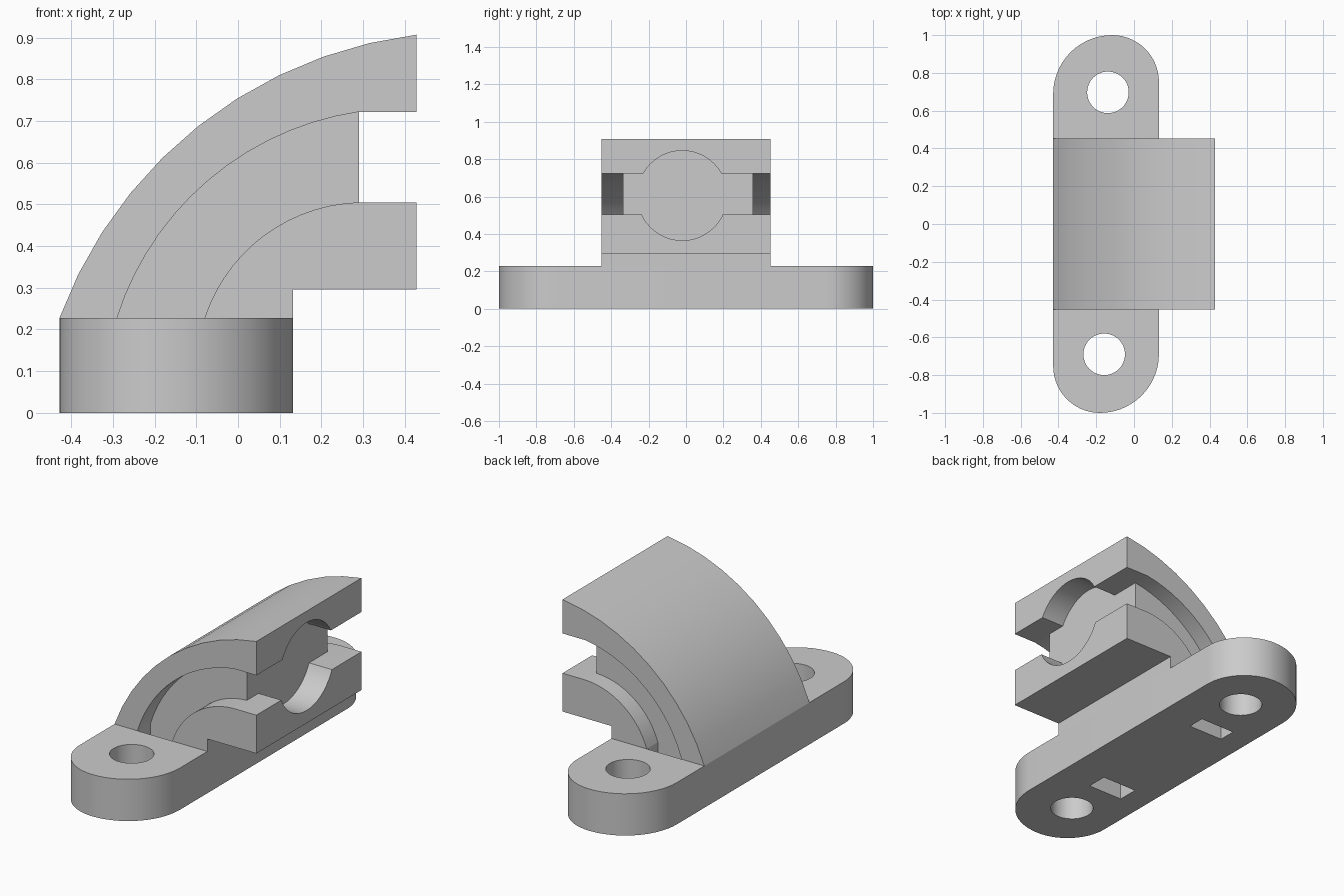
import bpy
import bmesh
from math import sin, cos, tan, pi, radians
from mathutils import Vector, Matrix

cube = bpy.data.objects.get("Cube")
if cube:
    bpy.data.objects.remove(cube, do_unlink=True)

grey = bpy.data.materials.new("plain grey")
grey.use_nodes = True
colour = (0.6, 0.6, 0.6, 1)
grey.diffuse_color = colour
grey.node_tree.nodes["Principled BSDF"].inputs["Base Color"].default_value = colour

BASE_TOP = 0.228
HALF_WIDTH = 0.453
LEFT, LIP, RIGHT = -0.428, 0.132, 0.428
SLOT_LOW, SLOT_HIGH, SLOT_END = 0.505, 0.722, 0.29


def arc(start, end, half_sweep, steps):
    """Arc from start to end, bulging to the left of the chord."""
    a, b = Vector(start), Vector(end)
    h, chord = radians(half_sweep), b - a
    radius = chord.length / (2 * sin(h))
    normal = Vector((-chord.y, chord.x)).normalized()
    centre = (a + b) / 2 - normal * radius * cos(h)
    spoke = a - centre
    return [tuple(centre + Matrix.Rotation(-2 * h * i / steps, 2) @ spoke)
            for i in range(steps + 1)]


def prism(name, profile, low, high, axis):
    """Extrude a profile: (x, y) along Z, or (x, z) along Y."""
    def place(p, d):
        return (p[0], p[1], d) if axis == "Z" else (p[0], d, p[1])
    bm = bmesh.new()
    face = bm.faces.new([bm.verts.new(place(p, low)) for p in profile])
    solid = bmesh.ops.extrude_face_region(bm, geom=[face])
    shift = Vector(place((0, 0), high - low))
    bmesh.ops.translate(bm, vec=shift,
                        verts=[v for v in solid["geom"] if isinstance(v, bmesh.types.BMVert)])
    bmesh.ops.recalc_face_normals(bm, faces=bm.faces)
    mesh = bpy.data.meshes.new(name)
    bm.to_mesh(mesh)
    bm.free()
    obj = bpy.data.objects.new(name, mesh)
    bpy.context.collection.objects.link(obj)
    mesh.materials.append(grey)
    return obj


def cylinder(name, radius, depth, location, rotation=(0, 0, 0)):
    bpy.ops.mesh.primitive_cylinder_add(vertices=48, radius=radius, depth=depth,
                                        location=location, rotation=rotation)
    obj = bpy.context.object
    obj.name = name
    obj.data.materials.append(grey)
    return obj


def cut(target, cutters):
    bpy.context.view_layer.objects.active = target
    for cutter in cutters:
        cutter.hide_render = True
        mod = target.modifiers.new("cut", "BOOLEAN")
        mod.operation = "DIFFERENCE"
        mod.solver = "EXACT"
        mod.object = cutter
        bpy.ops.object.modifier_apply(modifier=mod.name)
    for cutter in cutters:
        bpy.data.objects.remove(cutter, do_unlink=True)


# Mounting base with rounded ends, each end the other turned half way round
mid = (LEFT + LIP) / 2
big, small = 0.312, 0.248
end = arc((LEFT, 1 - big), (LEFT + big, 1), 45, 14)
end += arc((LEFT + big, 1), (LIP, 1 - small), 45, 14)[1:]
base = prism("mounting_base", end + [(2 * mid - x, -y) for x, y in end], 0, BASE_TOP, "Z")

# Screw holes and the two strap openings through the base
holes = [cylinder("screw_hole", 0.11, 1, (x, y, 0)) for x, y in ((-0.138, 0.697), (-0.158, -0.69))]
sides = ((-HALF_WIDTH, -0.338), (0.357, HALF_WIDTH))
opening = [(-0.29, -0.1), (-0.08, -0.1), (-0.08, 0.4), (-0.29, 0.4)]
cut(base, holes + [prism("strap_opening", opening, a, b, "Y") for a, b in sides])

# Curved clamp body
outer = arc((LEFT, BASE_TOP), (RIGHT, 0.907), 31.4, 10)
body = prism("clamp_body", outer + [(RIGHT, 0.296), (LIP, 0.296), (LIP, BASE_TOP)],
             -HALF_WIDTH, HALF_WIDTH, "Y")

# Curved strap channels along both sides
upper = arc((-0.29, BASE_TOP), (SLOT_END, SLOT_HIGH), 32, 14)
lower = arc((-0.08, BASE_TOP), (SLOT_END, SLOT_LOW), 35, 14)
channel = [(-0.29, 0.1)] + upper + [(0.6, SLOT_HIGH), (0.6, SLOT_LOW)] + lower[::-1] + [(-0.08, 0.1)]
reach = ((-0.6, sides[0][1]), (sides[1][0], 0.6))
cutters = [prism("strap_channel", channel, a, b, "Y") for a, b in reach]

# Open mouth with a round seat
mouth = [(SLOT_END, SLOT_LOW), (0.6, SLOT_LOW), (0.6, SLOT_HIGH), (SLOT_END, SLOT_HIGH)]
cutters.append(prism("mouth", mouth, -0.6, 0.6, "Y"))
cutters.append(cylinder("round_seat", 0.24, 0.4, (SLOT_END + 0.2, -0.02, 0.605), (0, pi / 2, 0)))
cut(body, cutters)

# Smooth curves, sharp corners
for obj in (base, body):
    bpy.ops.object.select_all(action="DESELECT")
    obj.select_set(True)
    bpy.context.view_layer.objects.active = obj
    bpy.ops.object.shade_smooth_by_angle(angle=radians(30))
